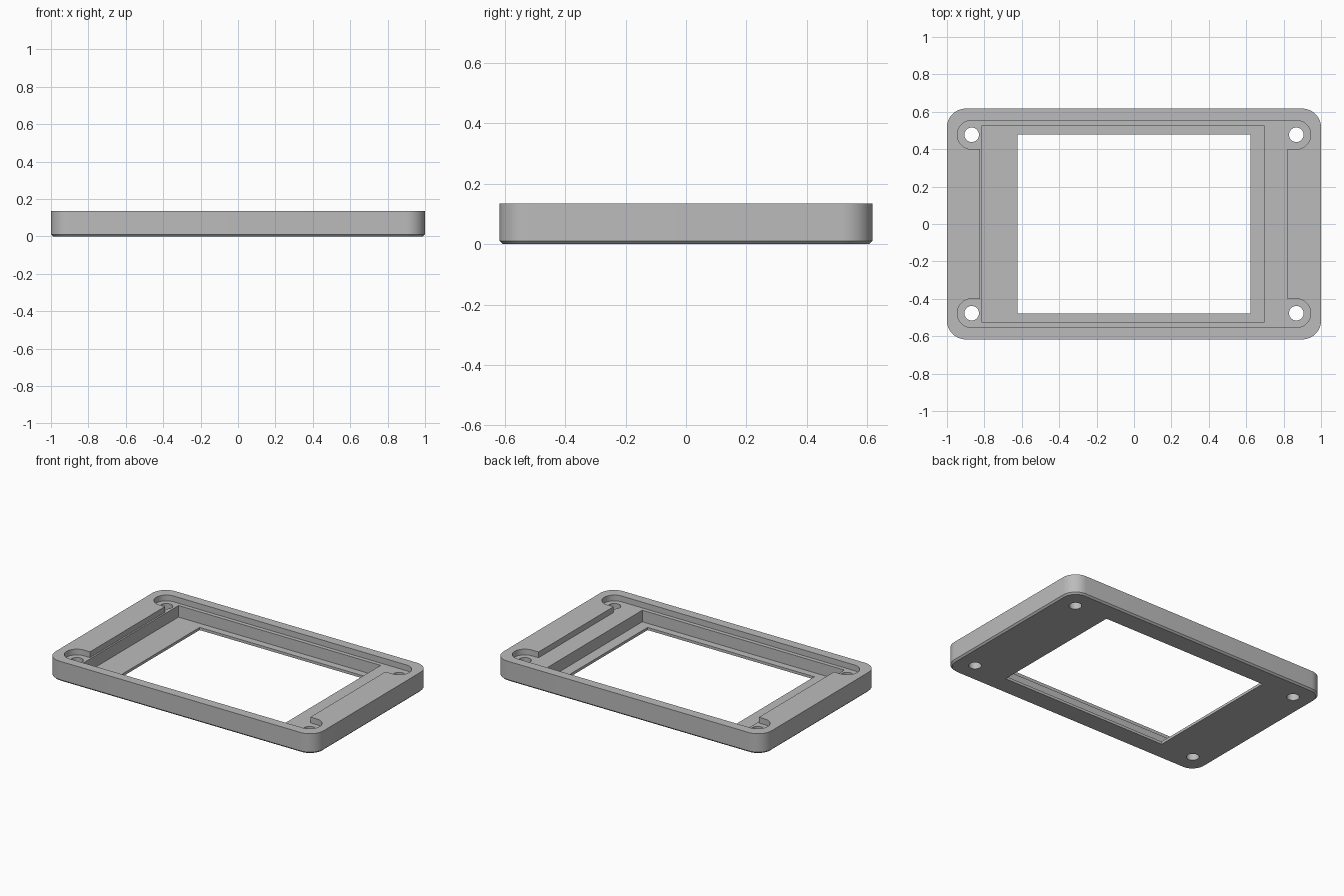
import bpy, bmesh
from math import cos, sin, radians, pi

cube = bpy.data.objects.get("Cube")
if cube:
    bpy.data.objects.remove(cube, do_unlink=True)

HX, HY, H = 1.0, 0.617, 0.135      # half sizes and height
LEDGE, FLOOR = 0.096, 0.018        # recess levels
CHAMFER = 0.011
HOLE_X, HOLE_Y = 0.868, 0.477

grey = bpy.data.materials.new("plastic_grey")
grey.use_nodes = True
colour = (0.5, 0.5, 0.5, 1)
grey.diffuse_color = colour
grey.node_tree.nodes["Principled BSDF"].inputs["Base Color"].default_value = colour


def arc(cx, cy, r, start, end, n):
    return [(cx + r * cos(radians(start + (end - start) * i / n)),
             cy + r * sin(radians(start + (end - start) * i / n))) for i in range(n + 1)]


def rounded_rect(hx, hy, r):
    pts = []
    for k, (sx, sy) in enumerate([(1, 1), (-1, 1), (-1, -1), (1, -1)]):
        pts += arc(sx * (hx - r), sy * (hy - r), r, 90 * k, 90 * k + 90, 12)
    return pts


def rect(x0, x1, hy):
    return [(x0, -hy), (x1, -hy), (x1, hy), (x0, hy)]


def loft(name, layers):
    """Closed solid through matching outlines given as (z, points)."""
    bm = bmesh.new()
    rings = [[bm.verts.new((x, y, z)) for x, y in pts] for z, pts in layers]
    for a, b in zip(rings, rings[1:]):
        for i in range(len(a)):
            j = (i + 1) % len(a)
            bm.faces.new((a[i], a[j], b[j], b[i]))
    bm.faces.new(rings[0][::-1])
    bm.faces.new(rings[-1])
    bmesh.ops.recalc_face_normals(bm, faces=bm.faces)
    mesh = bpy.data.meshes.new(name)
    bm.to_mesh(mesh)
    bm.free()
    obj = bpy.data.objects.new(name, mesh)
    bpy.context.collection.objects.link(obj)
    mesh.materials.append(grey)
    return obj


# Bezel body: rounded plate with a chamfered bottom edge
outer = rounded_rect(HX, HY, 0.1)
inset = rounded_rect(HX - CHAMFER, HY - CHAMFER, 0.1 - CHAMFER)
bezel = loft("bezel_frame", [(0, inset), (CHAMFER, outer), (H, outer)])

# Shallow board recess with a round ear at each screw hole
left, right, ear = -0.824, 0.82, 0.077
recess = ([(right, HOLE_Y - ear)] + arc(HOLE_X, HOLE_Y, ear, -90, 90, 24)
          + arc(-HOLE_X, HOLE_Y, ear, 90, 270, 24) + [(left, HOLE_Y - ear)]
          + [(left, ear - HOLE_Y)] + arc(-HOLE_X, -HOLE_Y, ear, 90, 270, 24)
          + arc(HOLE_X, -HOLE_Y, ear, -90, 90, 24) + [(right, ear - HOLE_Y)])

# Cutters: recess, off-centre display pocket, window and screw holes
cuts = [("recess_cutter", recess, LEDGE),
        ("pocket_cutter", rect(-0.813, 0.695, 0.527), FLOOR),
        ("window_cutter", rect(-0.622, 0.622, 0.479), -0.1)]
for sx in (-1, 1):
    for sy in (-1, 1):
        cuts.append(("hole_cutter", arc(sx * HOLE_X, sy * HOLE_Y, 0.039, 0, 348.75, 31), -0.1))

cutters = []
for name, outline, bottom in cuts:
    cutter = loft(name, [(bottom, outline), (H + 0.1, outline)])
    cutter.hide_render = True
    cutters.append(cutter)
    mod = bezel.modifiers.new(name, "BOOLEAN")
    mod.operation, mod.solver, mod.object = "DIFFERENCE", "EXACT", cutter

bpy.ops.object.select_all(action="DESELECT")
bpy.context.view_layer.objects.active = bezel
bezel.select_set(True)
for mod in list(bezel.modifiers):
    bpy.ops.object.modifier_apply(modifier=mod.name)
for cutter in cutters:
    bpy.data.objects.remove(cutter, do_unlink=True)
bpy.ops.object.shade_smooth_by_angle(angle=pi / 6)
